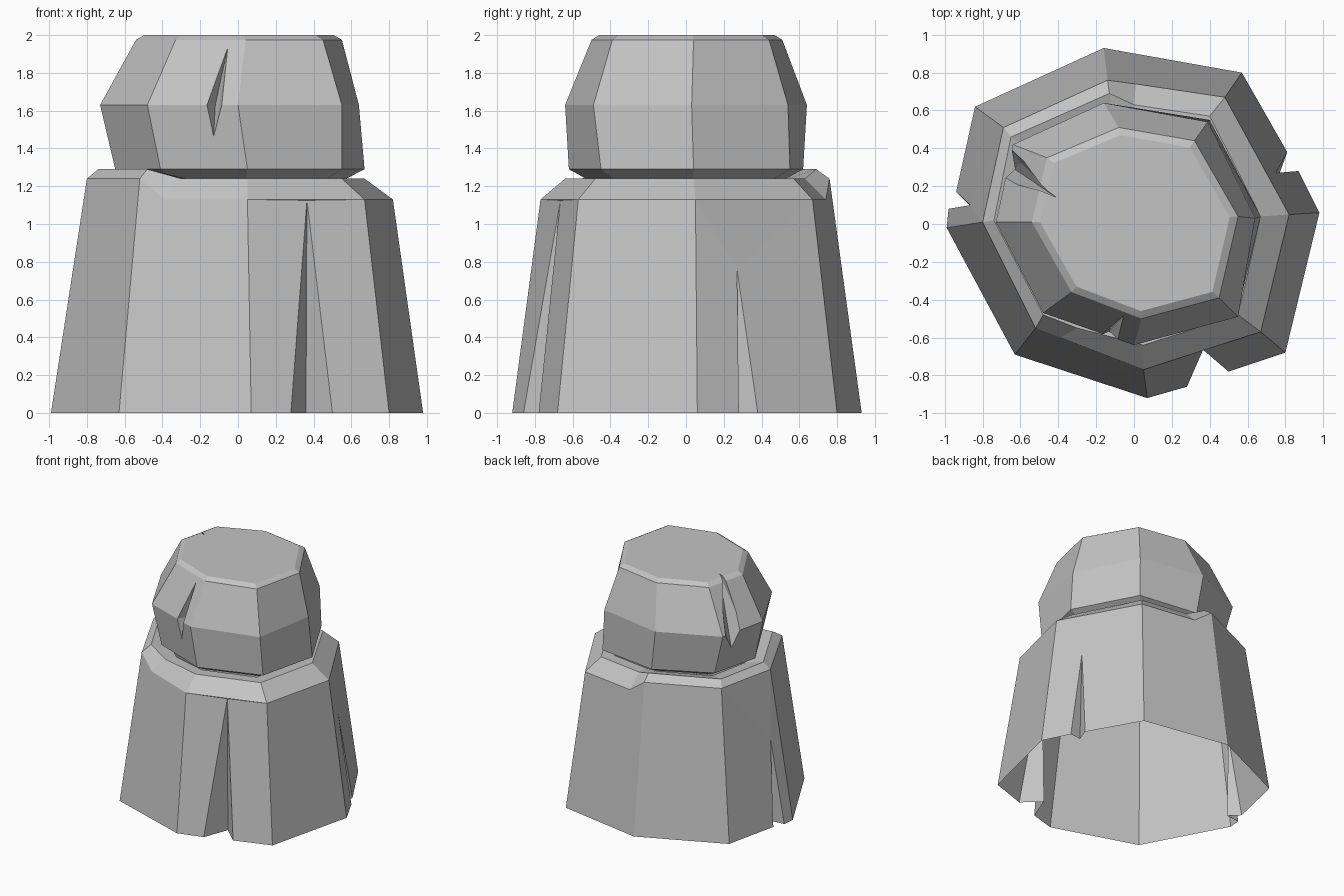
import bpy
import bmesh
from mathutils import Vector

cube = bpy.data.objects.get("Cube")
if cube:
    bpy.data.objects.remove(cube, do_unlink=True)

grey = bpy.data.materials.new("plain_grey")
grey.use_nodes = True
colour = (0.55, 0.55, 0.55, 1)
grey.diffuse_color = colour
grey.node_tree.nodes["Principled BSDF"].inputs["Base Color"].default_value = colour


def finish(bm, name):
    """Turn a bmesh into a flat shaded grey object."""
    bmesh.ops.recalc_face_normals(bm, faces=bm.faces)
    mesh = bpy.data.meshes.new(name)
    bm.to_mesh(mesh)
    bm.free()
    mesh.materials.append(grey)
    obj = bpy.data.objects.new(name, mesh)
    bpy.context.collection.objects.link(obj)
    return obj


def ring(bm, points, z):
    return [bm.verts.new((x, y, z)) for x, y in points]


def bridge(bm, low, high):
    n = len(low)
    for i in range(n):
        j = (i + 1) % n
        bm.faces.new((low[i], low[j], high[j], high[i]))


# Skirt: an open eight-sided shell, its corners counted from the back to the left
bm = bmesh.new()
base = ring(bm, [(-.16, .93), (-.84, .62), (-.99, -.02), (-.63, -.69),
                 (.07, -.92), (.80, -.68), (.98, .06), (.57, .80)], 0)
raised = ring(bm, [(-.14, .76), (-.69, .51), (-.80, .01), (-.52, -.55)], 1.24)
lowered = ring(bm, [(-.39, -.60), (.05, -.77), (.67, -.57),
                    (.82, .05), (.48, .67), (.01, .74)], 1.13)
shoulder = raised + lowered
top = raised + lowered[1:5]

# V-shaped folds in three skirt sides: first lip, floor, second lip, apex
folds = {
    1: ((-.94, .17), (-.86, .09), (-.98, .08), (-.865, .10, .70)),
    4: ((.28, -.86), (.36, -.65), (.50, -.78), (.365, -.665, 1.125)),
    6: ((.87, .28), (.77, .27), (.81, .38), (.75, .27, .76)),
}
for i in range(8):
    j = (i + 1) % 8
    a, b, ta, tb = base[i], base[j], top[i], top[j]
    if i in folds:
        *mouth, tip = folds[i]
        first, floor, second = ring(bm, mouth, 0)
        apex = bm.verts.new(tip)
        for face in ((a, first, apex, ta), (second, b, tb, apex), (ta, apex, tb),
                     (first, floor, apex), (floor, second, apex)):
            bm.faces.new(face)
    elif i == 3:
        bm.faces.new((a, b, tb, lowered[0], ta))
    elif i == 7:
        bm.faces.new((a, b, tb, lowered[5], ta))
    else:
        bm.faces.new((a, b, tb, ta))

# Shoulder bevel, crest and the slope into the neck
high_rim = [(-.13, .69), (-.65, .46), (-.74, .02), (-.48, -.48)]
low_rim = [(-.30, -.55), (.05, -.64), (.55, -.48), (.67, .04), (.40, .57), (0, .63)]
crest = ring(bm, high_rim, 1.29) + ring(bm, low_rim, 1.24)
neck = ring(bm, [(x * .76, y * .76) for x, y in high_rim], 1.235)
neck += ring(bm, [(x * .84, y * .84) for x, y in low_rim], 1.235)
bridge(bm, shoulder, crest)
bridge(bm, crest, neck)
finish(bm, "skirt")

# Head: stacked eight-sided rings, closed at both ends
under = [(-.11, .62), (-.55, .40), (-.65, 0), (-.41, -.44),
         (.05, -.62), (.55, -.45), (.67, .04), (.40, .55)]
middle = [(-.16, .64), (-.64, .42), (-.73, .01), (-.48, -.47),
          (0, -.64), (.55, -.49), (.64, .03), (.39, .54)]
upper = [(-.08, .51), (-.46, .35), (-.54, .01), (-.33, -.36),
         (.04, -.50), (.45, -.39), (.55, .04), (.32, .44)]
bm = bmesh.new()
rings = [ring(bm, [(x * .84, y * .84) for x, y in under], 1.235),
         ring(bm, under, 1.29), ring(bm, middle, 1.63), ring(bm, upper, 1.975),
         ring(bm, [(x * .92, y * .92) for x, y in upper], 2)]
for low, high in zip(rings, rings[1:]):
    bridge(bm, low, high)
bm.faces.new(rings[0])
bm.faces.new(rings[-1])
head = finish(bm, "head")


def cut_groove(tip, tail, floor, lips):
    """Cut a pointed V groove into the head with a wedge."""
    tip, tail, floor = Vector(tip), Vector(tail), Vector(floor)
    points = [tip, tail, floor]
    points += [floor + (Vector(lip) - floor) * 1.8 for lip in lips]
    outward = Vector((floor.x, floor.y, 0)).normalized()
    points.append(tip + outward * .2 + Vector((0, 0, .15)))
    wedge = bmesh.new()
    for p in points:
        wedge.verts.new(p)
    bmesh.ops.convex_hull(wedge, input=wedge.verts)
    cutter = finish(wedge, "groove_cutter")
    cutter.hide_render = True
    mod = head.modifiers.new("groove", "BOOLEAN")
    mod.operation = "DIFFERENCE"
    mod.solver = "EXACT"
    mod.object = cutter
    bpy.context.view_layer.objects.active = head
    bpy.ops.object.modifier_apply(modifier=mod.name)
    bpy.data.objects.remove(cutter, do_unlink=True)


# Front groove, then the one that nicks the top edge
cut_groove((-.055, -.485, 1.93), (-.13, -.575, 1.45), (-.12, -.50, 1.63),
           [(-.165, -.583, 1.63), (-.09, -.608, 1.63)])
cut_groove((-.41, .14, 2), (-.63, .29, 1.48), (-.60, .325, 1.63),
           [(-.67, .28, 1.63), (-.645, .39, 1.63)])
